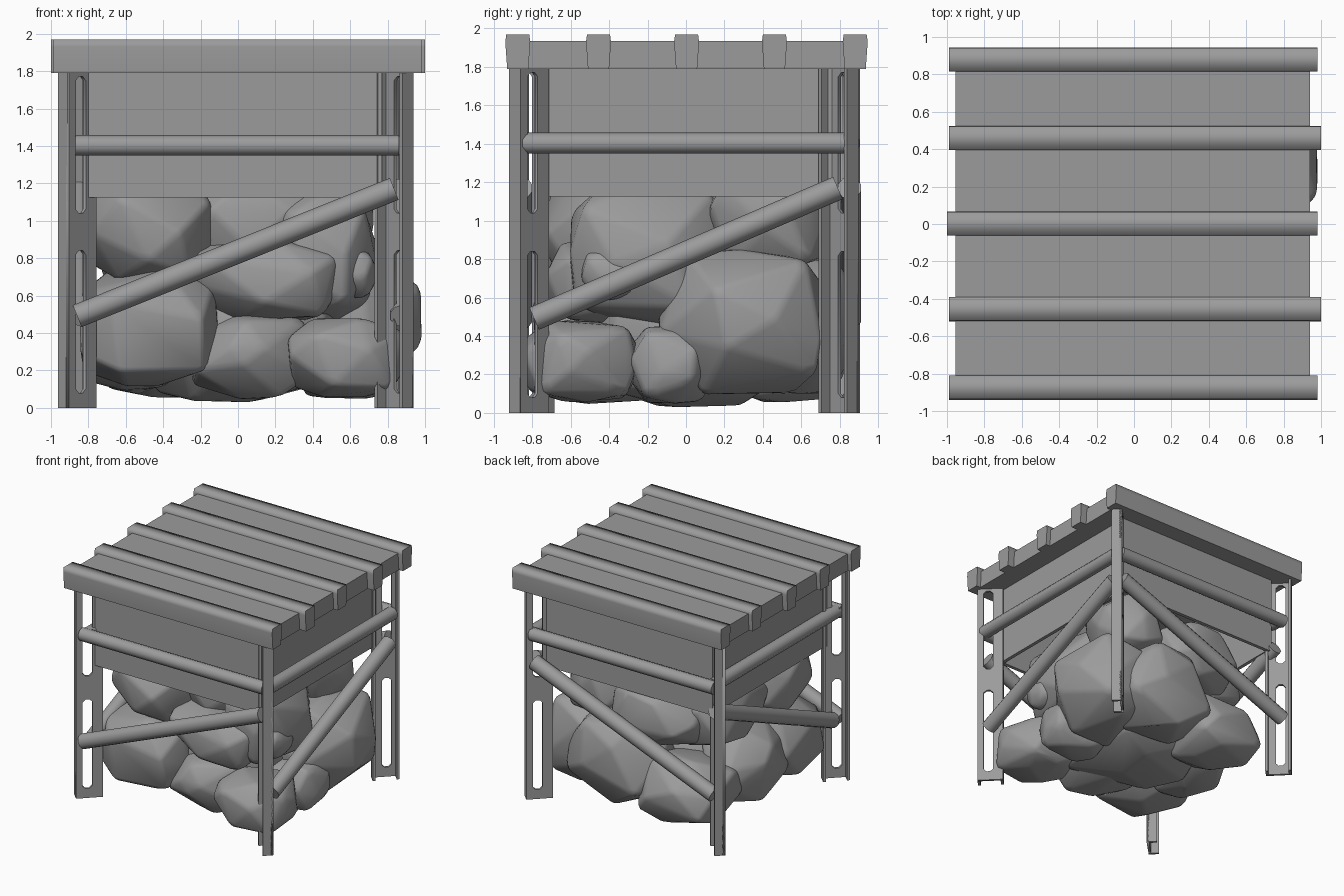
import bpy, bmesh, math, random
from mathutils import Matrix, Vector

old = bpy.data.objects.get("Cube")
if old:
    bpy.data.objects.remove(old)
random.seed(4)

grey = bpy.data.materials.new("plain grey")
grey.use_nodes = True
grey.diffuse_color = (0.33, 0.33, 0.33, 1)
grey.node_tree.nodes["Principled BSDF"].inputs["Base Color"].default_value = grey.diffuse_color


def add_object(name, bm, matrix=Matrix(), smooth=None):
    bmesh.ops.recalc_face_normals(bm, faces=bm.faces)
    mesh = bpy.data.meshes.new(name)
    bm.to_mesh(mesh)
    bm.free()
    mesh.materials.append(grey)
    obj = bpy.data.objects.new(name, mesh)
    bpy.context.collection.objects.link(obj)
    obj.matrix_world = matrix
    if smooth:
        bpy.ops.object.select_all(action='DESELECT')
        obj.select_set(True)
        bpy.context.view_layer.objects.active = obj
        bpy.ops.object.shade_smooth_by_angle(angle=math.radians(smooth))
    return obj


def box(name, low, high, matrix=Matrix()):
    low, high = Vector(low), Vector(high)
    bm = bmesh.new()
    bmesh.ops.create_cube(bm, size=1)
    for v in bm.verts:
        v.co = (low + high) / 2 + v.co * (high - low)
    return add_object(name, bm, matrix)


def pipe(name, start, end, radius):
    start, end = Vector(start), Vector(end)
    axis = end - start
    bm = bmesh.new()
    bmesh.ops.create_cone(bm, cap_ends=True, segments=10, radius1=radius,
                          radius2=radius, depth=axis.length)
    turn = axis.to_track_quat('Z', 'Y').to_matrix().to_4x4()
    return add_object(name, bm, Matrix.Translation((start + end) / 2) @ turn, 50)


def rib(name, x0, x1, y):
    # Raised roof rib: slightly wider at the top, softened edges
    outline = [(-0.055, 1.79), (0.055, 1.79), (0.065, 1.93), (0.06, 1.968),
               (-0.06, 1.968), (-0.065, 1.93)]
    bm = bmesh.new()
    face = bm.faces.new([bm.verts.new((x0, y + a, z)) for a, z in outline])
    side = bmesh.ops.extrude_face_region(bm, geom=[face])["geom"]
    for v in side:
        if isinstance(v, bmesh.types.BMVert):
            v.co.x = x1
    return add_object(name, bm, smooth=85)


def leg_web(name, matrix):
    # Flat strip with two long slots, set a little towards the outer edge
    curve = bpy.data.curves.new(name, 'CURVE')
    curve.dimensions = '2D'
    curve.fill_mode = 'BOTH'
    curve.extrude = 0.01

    def loop(mid, half, z0, z1, cut):
        pts = [(-half, z0 + cut), (-half + cut, z0), (half - cut, z0), (half, z0 + cut),
               (half, z1 - cut), (half - cut, z1), (cut - half, z1), (-half, z1 - cut)]
        if not cut:
            pts = [(-half, z0), (half, z0), (half, z1), (-half, z1)]
        spline = curve.splines.new('POLY')
        spline.points.add(len(pts) - 1)
        for p, (a, b) in zip(spline.points, pts):
            p.co = (mid + a, b, 0, 1)
        spline.use_cyclic_u = True

    loop(0, 0.105, 0, 1.79, 0)
    loop(0.015, 0.038, 0.08, 0.84, 0.022)
    loop(0.015, 0.038, 1.04, 1.77, 0.022)
    curve.materials.append(grey)
    obj = bpy.data.objects.new(name, curve)
    bpy.context.collection.objects.link(obj)
    obj.matrix_world = matrix @ Matrix.Rotation(math.pi / 2, 4, 'X')
    bpy.ops.object.select_all(action='DESELECT')
    obj.select_set(True)
    bpy.context.view_layer.objects.active = obj
    bpy.ops.object.convert(target='MESH')


def rock(name, centre, size):
    # Boxy convex stone from evenly spread, jittered points
    bm = bmesh.new()
    count = 22
    for i in range(count):
        z = 1 - (2 * i + 1) / count
        a = i * math.pi * (3 - math.sqrt(5))
        r = math.sqrt(1 - z * z)
        d = Vector((r * math.cos(a), r * math.sin(a), z))
        d += Vector([random.uniform(-0.2, 0.2) for _ in range(3)])
        d /= sum(abs(c) ** 4 for c in d) ** (1 / 4)
        bm.verts.new([c + k * s * 1.03 for c, k, s in zip(centre, d, size)])
    hull = bmesh.ops.convex_hull(bm, input=bm.verts)
    bmesh.ops.delete(bm, geom=list(set(hull["geom_interior"])), context='VERTS')
    bmesh.ops.dissolve_limit(bm, angle_limit=math.radians(12), verts=bm.verts, edges=bm.edges)
    bmesh.ops.bevel(bm, geom=bm.edges[:], offset=0.025, segments=2, profile=0.5,
                    affect='EDGES', clamp_overlap=True)
    return add_object(name, bm, smooth=45)


# Roof sheet and ribs
box("roof_sheet", (-0.955, -0.93, 1.79), (0.94, 0.93, 1.935))
ribs = [(-0.99, 0.98, -0.875), (-0.99, 1, -0.455), (-1, 0.98, 0.003),
        (-0.99, 1, 0.46), (-0.99, 0.98, 0.88)]
for i, (x0, x1, y) in enumerate(ribs):
    rib(f"roof_rib_{i + 1}", x0, x1, y)

# Hopper panels, open below
for side, s in (("front", -1), ("back", 1)):
    y = sorted((s * 0.755, s * 0.785))
    box(f"{side}_panel", (-0.8, y[0], 1.125), (0.77, y[1], 1.8))
for side, s in (("right", 1), ("left", -1)):
    x = sorted((s * 0.75 - 0.01, s * 0.78 - 0.01))
    box(f"{side}_panel", (x[0], -0.755, 1.125), (x[1], 0.755, 1.8))

# Slotted channel legs turned to the diagonals
for i, shift in enumerate((-0.055, -0.045, 0.06, 0.03)):
    place = (Matrix.Translation((-0.0125, shift, 0))
             @ Matrix.Rotation(math.pi / 4 + i * math.pi / 2, 4, 'Z')
             @ Matrix.Translation((1.198, 0, 0)))
    leg_web(f"leg_{i + 1}_web", place @ Matrix.Translation((0, 0.032, 0)))
    for part, u in (("inner", -0.105), ("outer", 0.083)):
        box(f"leg_{i + 1}_{part}_flange", (u, -0.042, 0), (u + 0.022, 0.042, 1.79), place)

# Horizontal rails and sloping braces
for side, y in (("front", -0.86), ("back", 0.85)):
    pipe(f"{side}_rail", (-0.87, y, 1.403), (0.86, y, 1.403), 0.055)
    pipe(f"{side}_brace", (-0.86, y, 0.49), (0.835, y, 1.17), 0.063)
for side, x in (("right", 0.875), ("left", -0.83)):
    pipe(f"{side}_rail", (x, -0.85, 1.403), (x, 0.825, 1.403), 0.055)
    pipe(f"{side}_brace", (x, -0.79, 0.49), (x, 0.79, 1.17), 0.063)

# Pile of stones: centre and half size
stones = [
    ((0.58, -0.55, 0.27), (0.31, 0.29, 0.21)),
    ((0.07, -0.4, 0.28), (0.32, 0.33, 0.23)),
    ((-0.48, -0.44, 0.43), (0.37, 0.36, 0.31)),
    ((-0.47, -0.38, 0.97), (0.32, 0.34, 0.29)),
    ((0.15, -0.38, 0.68), (0.4, 0.35, 0.22)),
    ((0.1, -0.1, 1), (0.4, 0.4, 0.28)),
    ((0.57, -0.08, 0.25), (0.27, 0.22, 0.2)),
    ((0.55, 0.29, 0.47), (0.42, 0.42, 0.37)),
    ((0.43, -0.2, 0.83), (0.3, 0.4, 0.36)),
    ((0.45, 0.42, 1), (0.27, 0.3, 0.26)),
    ((0.2, 0.57, 0.45), (0.42, 0.3, 0.35)),
    ((-0.38, 0.5, 0.32), (0.36, 0.35, 0.26)),
    ((-0.56, 0.02, 0.4), (0.28, 0.36, 0.3)),
    ((-0.45, 0.2, 0.9), (0.29, 0.4, 0.27)),
    ((-0.15, 0.5, 0.9), (0.38, 0.32, 0.26)),
    ((0, 0, 0.4), (0.52, 0.52, 0.36)),
    ((0.62, -0.4, 0.72), (0.12, 0.14, 0.13)),
]
for i, (centre, size) in enumerate(stones):
    rock(f"stone_{i + 1}", centre, size)
